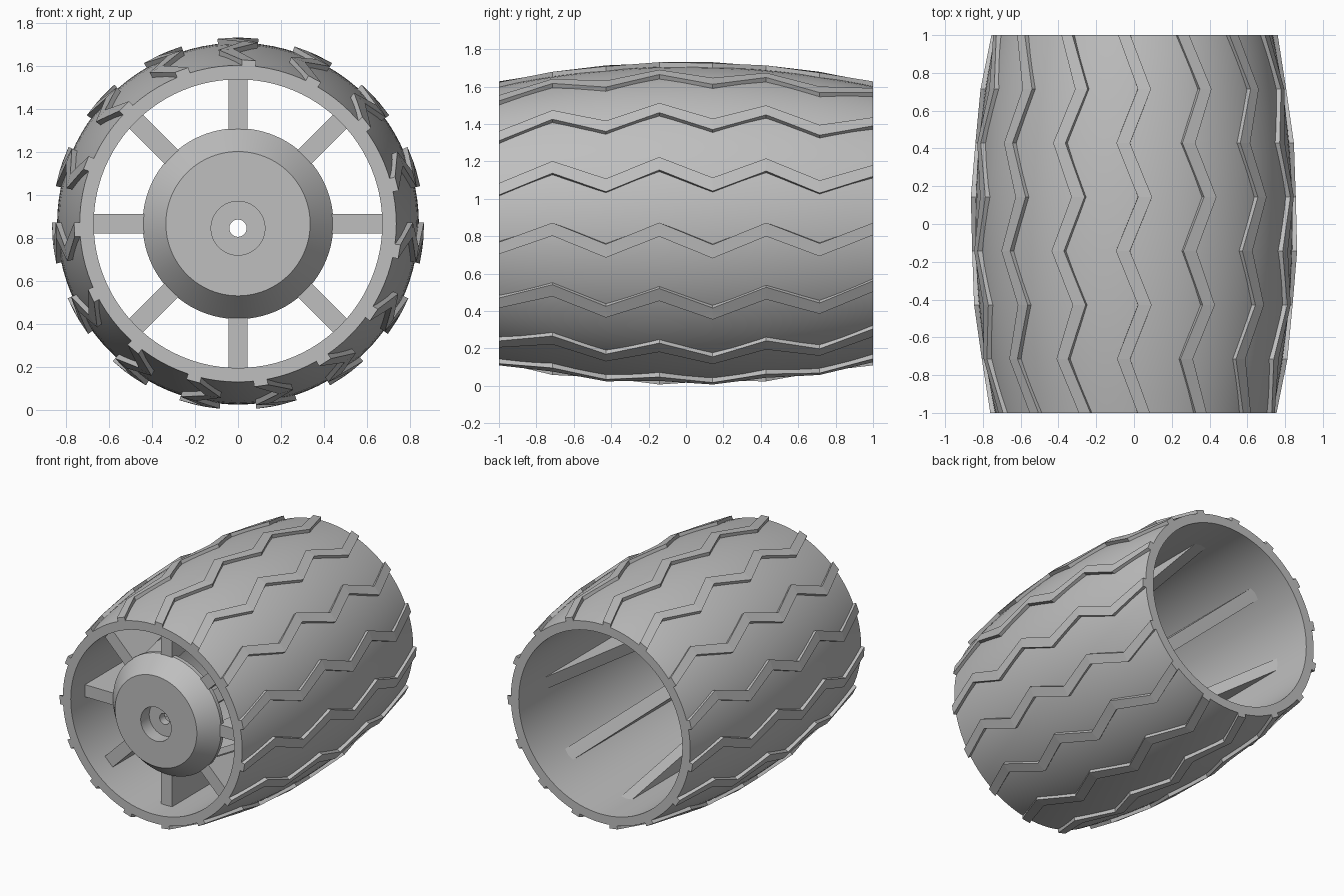
import bpy
import bmesh
from math import cos, sin, pi, radians

if "Cube" in bpy.data.objects:
    bpy.data.objects.remove(bpy.data.objects["Cube"])

AXLE_Z = 0.867
RIM_R = 0.67
GREY = (0.52, 0.52, 0.52, 1)

grey = bpy.data.materials.new("plain grey")
grey.use_nodes = True
grey.diffuse_color = GREY
grey.node_tree.nodes["Principled BSDF"].inputs["Base Color"].default_value = GREY


def polar(r, angle, y, dz=0):
    """Point at a radius and angle round the axle."""
    return (r * cos(angle), y, AXLE_Z + r * sin(angle) + dz)


def finish(bm, name, smooth=False):
    bmesh.ops.recalc_face_normals(bm, faces=bm.faces[:])
    mesh = bpy.data.meshes.new(name)
    bm.to_mesh(mesh)
    bm.free()
    mesh.materials.append(grey)
    ob = bpy.data.objects.new(name, mesh)
    bpy.context.collection.objects.link(ob)
    if smooth:
        bpy.ops.object.select_all(action="DESELECT")
        ob.select_set(True)
        bpy.context.view_layer.objects.active = ob
        bpy.ops.object.shade_smooth_by_angle(angle=radians(25))
    return ob


def skin(bm, rings, closed=True):
    """Bridge successive rings; join the last to the first, or cap both ends."""
    rings = [[bm.verts.new(p) for p in ring] for ring in rings]
    pairs = list(zip(rings, rings[1:]))
    if closed:
        pairs.append((rings[-1], rings[0]))
    else:
        bm.faces.new(rings[0])
        bm.faces.new(rings[-1])
    for a, b in pairs:
        n = len(a)
        for i in range(n):
            j = (i + 1) % n
            bm.faces.new((a[i], a[j], b[j], b[i]))


def lathe(name, profile, steps=96):
    """Turn a closed profile of (radius, y, height offset) round the axle."""
    bm = bmesh.new()
    skin(bm, [[polar(r, 2 * pi * i / steps, y, dz) for i in range(steps)]
              for r, y, dz in profile])
    return finish(bm, name, smooth=True)


def tire_radius(y):
    return 0.84 - 0.105 * y * y


# Barrel-shaped tire with a straight bore
rows = 20
ys = [-1 + 2 * i / rows for i in range(rows + 1)]
lathe("tire", [(tire_radius(y), y, 0) for y in ys] + [(RIM_R, 1, 0), (RIM_R, -1, 0)])

# Zigzag tread bars
TREADS, BENDS = 15, 7
SWING, HALF_WIDTH = 0.068, 0.043
for t in range(TREADS):
    base = pi / 2 + 2 * pi * t / TREADS
    sections = []
    for i in range(BENDS + 1):
        y = -1 + 2 * i / BENDS
        mid = base + (SWING if i % 2 else -SWING)
        low, high = tire_radius(y) - 0.03, tire_radius(y) + 0.026
        sections.append([polar(low, mid - HALF_WIDTH, y), polar(high, mid - HALF_WIDTH, y),
                         polar(high, mid + HALF_WIDTH, y), polar(low, mid + HALF_WIDTH, y)])
    bm = bmesh.new()
    skin(bm, sections, closed=False)
    finish(bm, f"tread_{t + 1}")

# Conical hub with a stepped axle hole set slightly low
DROP = -0.021
lathe("hub", [(0.335, -0.96, 0), (0.443, -0.83, 0), (0.443, -0.8, 0),
              (0.04, -0.8, DROP), (0.04, -0.86, DROP),
              (0.125, -0.86, DROP), (0.125, -0.96, DROP)])

# Spokes: fins that taper backwards along the bore
SPOKES, HALF_THICK = 8, 0.045
fin = [(0.41, -0.835), (0.675, -0.835), (0.675, 0.73), (0.41, -0.78)]
for s in range(SPOKES):
    a = 2 * pi * s / SPOKES
    sides = []
    for w in (-HALF_THICK, HALF_THICK):
        sides.append([(r * cos(a) - w * sin(a), y, AXLE_Z + r * sin(a) + w * cos(a))
                      for r, y in fin])
    bm = bmesh.new()
    skin(bm, sides, closed=False)
    finish(bm, f"spoke_{s + 1}")
